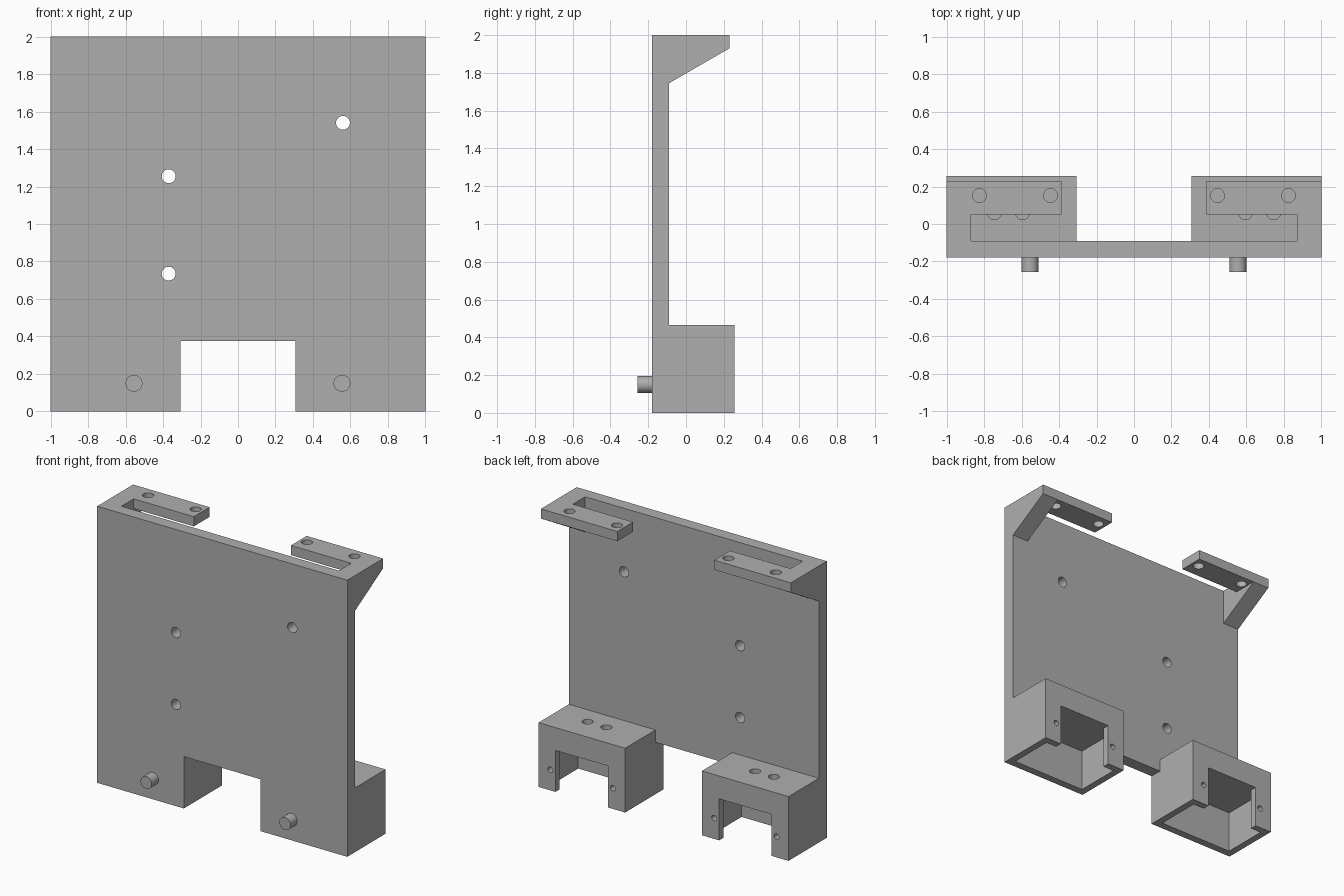
import bpy, bmesh
from mathutils import Matrix, Vector

if "Cube" in bpy.data.objects:
    bpy.data.objects.remove(bpy.data.objects["Cube"], do_unlink=True)

grey = bpy.data.materials.new("plain grey")
grey.use_nodes = True
grey.diffuse_color = (0.43, 0.43, 0.43, 1)
grey.node_tree.nodes["Principled BSDF"].inputs["Base Color"].default_value = (0.43, 0.43, 0.43, 1)


def finish(name, bm):
    bmesh.ops.recalc_face_normals(bm, faces=bm.faces)
    mesh = bpy.data.meshes.new(name)
    bm.to_mesh(mesh)
    bm.free()
    mesh.materials.append(grey)
    ob = bpy.data.objects.new(name, mesh)
    bpy.context.collection.objects.link(ob)
    return ob


def prism(name, points, depth):
    """Extrude a flat outline along the given vector."""
    bm = bmesh.new()
    face = bm.faces.new([bm.verts.new(p) for p in points])
    ext = bmesh.ops.extrude_face_region(bm, geom=[face])
    moved = [v for v in ext["geom"] if isinstance(v, bmesh.types.BMVert)]
    bmesh.ops.translate(bm, verts=moved, vec=depth)
    return finish(name, bm)


def box(name, x, y, z):
    x = sorted(x)
    corners = [(x[0], y[0], z[0]), (x[1], y[0], z[0]), (x[1], y[1], z[0]), (x[0], y[1], z[0])]
    return prism(name, corners, (0, 0, z[1] - z[0]))


def cylinder(name, centre, radius, length, axis):
    bm = bmesh.new()
    bmesh.ops.create_cone(bm, cap_ends=True, segments=32, radius1=radius, radius2=radius, depth=length)
    turn = Vector((0, 0, 1)).rotation_difference(Vector(axis)).to_matrix().to_4x4()
    bmesh.ops.transform(bm, matrix=Matrix.Translation(centre) @ turn, verts=bm.verts)
    return finish(name, bm)


def cut(target, cutter):
    """Subtract the cutter from the target, then discard it."""
    mod = target.modifiers.new("cut", 'BOOLEAN')
    mod.operation = 'DIFFERENCE'
    mod.solver = 'EXACT'
    mod.object = cutter
    bpy.context.view_layer.objects.active = target
    bpy.ops.object.modifier_apply(modifier=mod.name)
    bpy.data.objects.remove(cutter, do_unlink=True)


FRONT, BACK = -0.18, -0.09      # plate faces
FOOT_IN, FOOT_BACK, FOOT_TOP = 0.307, 0.257, 0.465
ARM_IN, ARM_OUT, ARM_BACK = 0.388, 0.87, 0.23
HOLE = 0.037
ALONG_Y, ALONG_Z = (0, 1, 0), (0, 0, 1)

# Plate with the notch between the feet
outline = [(-1, 0), (-FOOT_IN, 0), (-FOOT_IN, 0.375), (FOOT_IN, 0.375),
           (FOOT_IN, 0), (1, 0), (1, 2), (-1, 2)]
plate = prism("back_plate", [(x, FRONT, z) for x, z in outline], (0, BACK - FRONT, 0))
for x, z in [(0.56, 1.54), (-0.37, 1.255), (-0.37, 0.735)]:
    cut(plate, cylinder("drill", (x, -0.13, z), HOLE, 0.4, ALONG_Y))

parts = [plate]
for side, s in (("left", 1), ("right", -1)):
    # Hollow foot, open below and behind
    foot = box(side + "_foot", (s * FOOT_IN, s), (BACK, FOOT_BACK), (0, FOOT_TOP))
    for part in (plate, foot):
        cut(part, box("cavity", (s * 0.357, s * 0.95), (-0.125, 0.207), (-0.1, 0.3)))
    cut(foot, box("opening", (s * 0.445, s * 0.865), (0.1, 0.4), (-0.1, 0.3)))
    for x in (0.595, 0.745):
        cut(foot, cylinder("drill", (s * x, 0.06, FOOT_TOP), HOLE, 0.24, ALONG_Z))
    for x in (0.405, 0.905):
        cut(foot, cylinder("drill", (s * x, 0.24, 0.15), 0.02, 0.2, ALONG_Y))

    # Front peg
    peg = cylinder(side + "_peg", (s * 0.555, -0.2185, 0.15), 0.045, 0.077, ALONG_Y)

    # Sloped gusset and the drilled arm it carries
    profile = [(BACK, 1.745), (ARM_BACK, 1.93), (ARM_BACK, 2), (BACK, 2)]
    gusset = prism(side + "_gusset", [(s * ARM_OUT, y, z) for y, z in profile],
                   (s * (1 - ARM_OUT), 0, 0))
    arm = box(side + "_arm", (s * ARM_IN, s * ARM_OUT), (0.05, ARM_BACK), (1.93, 2))
    for part, x in ((arm, 0.445), (arm, 0.825)):
        cut(part, cylinder("drill", (s * x, 0.152, 1.95), HOLE, 0.4, ALONG_Z))
    parts += [foot, peg, gusset, arm]

# Smooth the round walls only
for ob in parts:
    bpy.ops.object.select_all(action='DESELECT')
    ob.select_set(True)
    bpy.context.view_layer.objects.active = ob
    bpy.ops.object.shade_smooth_by_angle(angle=0.52)
